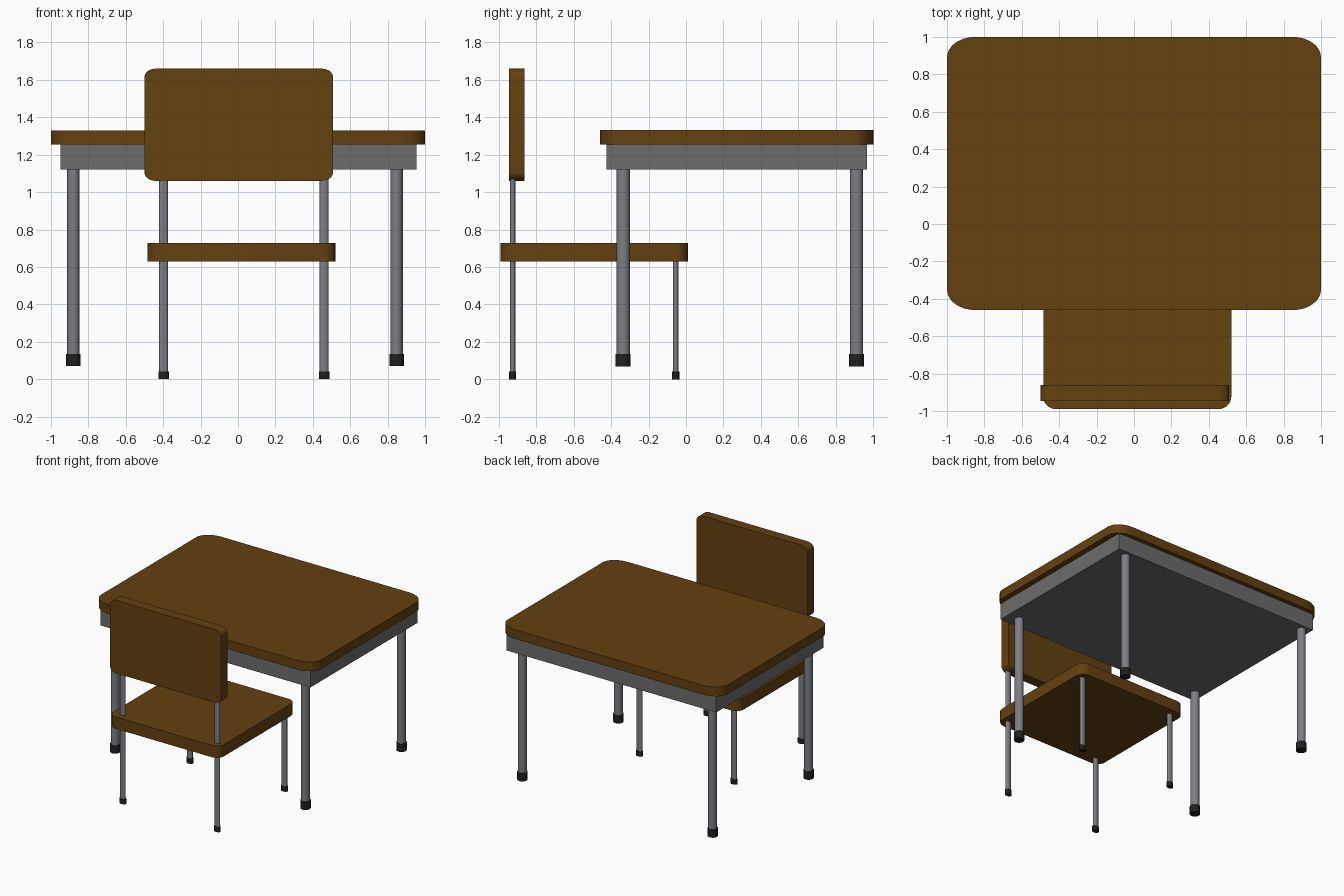
import bpy, bmesh, math
from mathutils import Vector

if "Cube" in bpy.data.objects:
    bpy.data.objects.remove(bpy.data.objects["Cube"])


def material(name, rgb):
    m = bpy.data.materials.new(name)
    m.diffuse_color = (*rgb, 1)
    m.use_nodes = True
    m.node_tree.nodes["Principled BSDF"].inputs["Base Color"].default_value = m.diffuse_color
    return m


WOOD = material("brown_wood", (0.125, 0.052, 0.005))
RUBBER = material("black_rubber", (0.015, 0.015, 0.015))
STEEL = material("steel", (0.20, 0.21, 0.235))
PAINT = material("grey_paint", (0.15, 0.15, 0.15))


def finish(name, bm, mat, smooth=True):
    bmesh.ops.recalc_face_normals(bm, faces=bm.faces)
    mesh = bpy.data.meshes.new(name)
    bm.to_mesh(mesh)
    bm.free()
    mesh.materials.append(mat)
    ob = bpy.data.objects.new(name, mesh)
    bpy.context.collection.objects.link(ob)
    if smooth:
        bpy.ops.object.select_all(action='DESELECT')
        ob.select_set(True)
        bpy.context.view_layer.objects.active = ob
        bpy.ops.object.shade_smooth_by_angle(angle=math.radians(35))
    return ob


def slab(name, u, v, w, rad, mat, upright=False):
    """Rounded rectangle over ranges u, v, extruded through w (z, or y if upright)."""
    def place(a, b, c):
        return (a, c, b) if upright else (a, b, c)
    ru, rv = rad
    corners = [(u[1] - ru, v[1] - rv), (u[0] + ru, v[1] - rv),
               (u[0] + ru, v[0] + rv), (u[1] - ru, v[0] + rv)]
    bm = bmesh.new()
    ring = []
    for q, (cu, cv) in enumerate(corners):
        for i in range(9):
            t = (q + i / 8) * math.pi / 2
            ring.append(bm.verts.new(place(cu + ru * math.cos(t), cv + rv * math.sin(t), w[0])))
    face = bm.faces.new(ring)
    top = bmesh.ops.extrude_face_region(bm, geom=[face], use_keep_orig=True)
    moved = [g for g in top["geom"] if isinstance(g, bmesh.types.BMVert)]
    bmesh.ops.translate(bm, verts=moved, vec=Vector(place(0, 0, w[1] - w[0])))
    return finish(name, bm, mat)


def tube(name, x, y, z0, z1, rx, ry, mat):
    """Upright round or oval rod."""
    bm = bmesh.new()
    bmesh.ops.create_cone(bm, cap_ends=True, segments=24, radius1=1, radius2=1, depth=z1 - z0)
    bmesh.ops.scale(bm, verts=bm.verts, vec=(rx, ry, 1))
    bmesh.ops.translate(bm, verts=bm.verts, vec=(x, y, (z0 + z1) / 2))
    return finish(name, bm, mat)


# Table top and apron
slab("table_top", (-1, 1), (-0.46, 1), (1.255, 1.33), (0.15, 0.11), WOOD)
bm = bmesh.new()
bmesh.ops.create_cube(bm, size=1)
bmesh.ops.scale(bm, verts=bm.verts, vec=(1.905, 1.39, 0.135))
bmesh.ops.translate(bm, verts=bm.verts, vec=(0.0025, 0.27, 1.1875))
finish("table_apron", bm, PAINT, smooth=False)

# Chair seat and backrest
slab("chair_seat", (-0.485, 0.52), (-0.99, 0.01), (0.63, 0.727), (0.07, 0.065), WOOD)
slab("chair_backrest", (-0.5, 0.508), (1.06, 1.66), (-0.945, -0.862), (0.06, 0.045), WOOD, upright=True)

# Table legs with rubber feet
for side, x in (("left", -0.88), ("right", 0.848)):
    for end, y in (("front", -0.335), ("back", 0.91)):
        tube(f"table_{end}_{side}_leg", x, y, 0.075, 1.13, 0.033, 0.035, STEEL)
        tube(f"table_{end}_{side}_foot", x, y, 0.07, 0.135, 0.039, 0.04, RUBBER)

# Chair legs: the rear pair carries on up to the backrest
for side, x in (("left", -0.398), ("right", 0.46)):
    for end, y, top in (("rear", -0.925, 1.08), ("front", -0.055, 0.64)):
        tube(f"chair_{end}_{side}_leg", x, y, 0.003, top, 0.024, 0.015, STEEL)
        tube(f"chair_{end}_{side}_foot", x, y, 0, 0.042, 0.028, 0.019, RUBBER)
